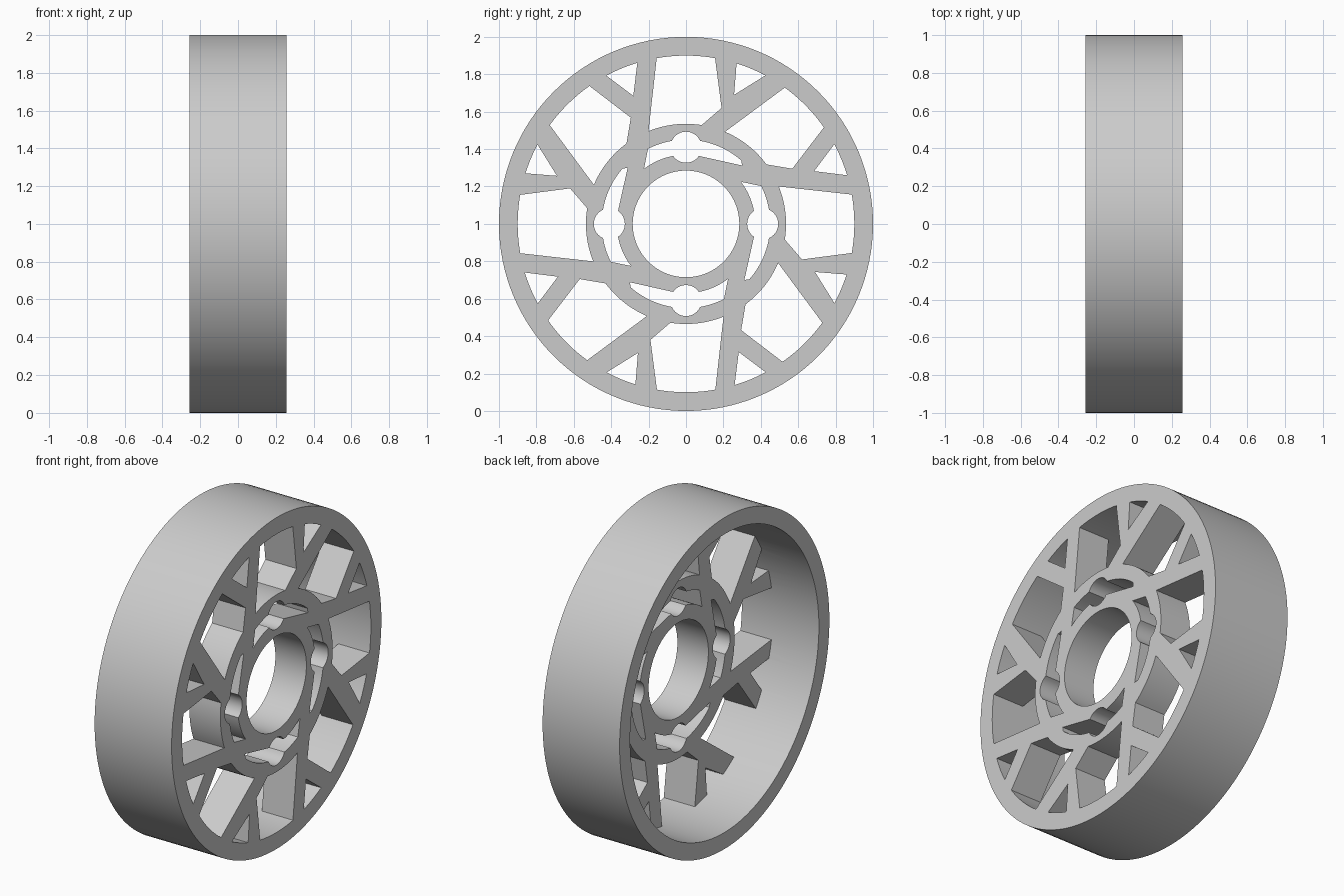
import bpy
import bmesh
from math import cos, sin, radians
from mathutils import Matrix, Vector

cube = bpy.data.objects.get("Cube")
if cube:
    bpy.data.objects.remove(cube, do_unlink=True)

HALF_WIDTH = 0.257
WEB_BACK = 0.05          # inner side of the spoke web
RIM_INNER = 0.9
HUB_RING = 0.535

grey = bpy.data.materials.new("light grey")
grey.use_nodes = True
colour = (0.6, 0.6, 0.6, 1)
grey.diffuse_color = colour
grey.node_tree.nodes["Principled BSDF"].inputs["Base Color"].default_value = colour


def arc(r, a, b, centre=0.0, n=12):
    """Points on an arc from a to b degrees, centred on the upright axis."""
    angles = [radians(a + (b - a) * i / n) for i in range(n + 1)]
    return [(r * cos(t), centre + r * sin(t)) for t in angles]


def circle(r, n=128):
    return arc(r, 0, 360, n=n)[:-1]


def turned(points, k):
    """Rotate an outline by k quarter turns."""
    for _ in range(k):
        points = [(-v, u) for u, v in points]
    return points


def plate(name, outlines, x0, x1):
    """Solid plate from an outer outline and its holes, extruded along x."""
    curve = bpy.data.curves.new(name, 'CURVE')
    curve.dimensions = '2D'
    curve.fill_mode = 'BOTH'
    curve.extrude = (x1 - x0) / 2
    for points in outlines:
        spline = curve.splines.new('POLY')
        spline.points.add(len(points) - 1)
        for p, (u, v) in zip(spline.points, points):
            p.co = (u, v, 0, 1)
        spline.use_cyclic_u = True
    temp = bpy.data.objects.new(name + "_outline", curve)
    bpy.context.collection.objects.link(temp)
    depsgraph = bpy.context.evaluated_depsgraph_get()
    mesh = bpy.data.meshes.new_from_object(temp.evaluated_get(depsgraph))
    bpy.data.objects.remove(temp, do_unlink=True)
    # Stand the plate upright with its axis along x
    mesh.transform(Matrix(((0, 0, 1, (x0 + x1) / 2), (1, 0, 0, 0),
                           (0, 1, 0, 1), (0, 0, 0, 1))))
    bm = bmesh.new()
    bm.from_mesh(mesh)
    bmesh.ops.remove_doubles(bm, verts=bm.verts, dist=0.0001)
    bmesh.ops.recalc_face_normals(bm, faces=bm.faces)
    bm.to_mesh(mesh)
    bm.free()
    mesh.materials.clear()
    mesh.materials.append(grey)
    obj = bpy.data.objects.new(name, mesh)
    bpy.context.collection.objects.link(obj)
    return obj


# Openings of one quarter; outer ends run into the rim and are closed by it
wide_window = [(-0.153, 0.92), (0.151, 0.92), (0.19, 0.62)] + arc(HUB_RING, 81, 112)
slant_window = [(0.549, 0.744), (0.757, 0.542), (0.568, 0.295)] + arc(HUB_RING, 36.5, 67)
small_window_a = [(0.257, 0.69), (0.273, 0.89), (0.447, 0.808)]
small_window_b = [(0.685, 0.282), (0.811, 0.45), (0.886, 0.257)]

# Hub slot widened by a round bolt hole
hub_slot = (arc(0.45, 116.8, 99.7) + arc(0.083, 156, 24, 0.41)
            + arc(0.45, 80.3, 49) + [(0.3, 0.312)]
            + arc(0.083, -34, -146, 0.41) + arc(0.37, 100.8, 127.4))

outlines = [circle(0.96), circle(0.285, 96)]
for k in range(4):
    for shape in (wide_window, slant_window, small_window_a, small_window_b, hub_slot):
        outlines.append(turned(shape, k))

# Spoke web and hub, joined to the wide rim
web = plate("spokes_and_hub", outlines, WEB_BACK, HALF_WIDTH)
wheel = plate("wheel", [circle(1.0), circle(RIM_INNER)], -HALF_WIDTH, HALF_WIDTH)
join = wheel.modifiers.new("join_spokes", 'BOOLEAN')
join.operation = 'UNION'
join.solver = 'EXACT'
join.object = web

bpy.ops.object.select_all(action='DESELECT')
wheel.select_set(True)
bpy.context.view_layer.objects.active = wheel
bpy.ops.object.modifier_apply(modifier=join.name)
bpy.data.objects.remove(web, do_unlink=True)
bpy.ops.object.shade_smooth_by_angle(angle=radians(25))
